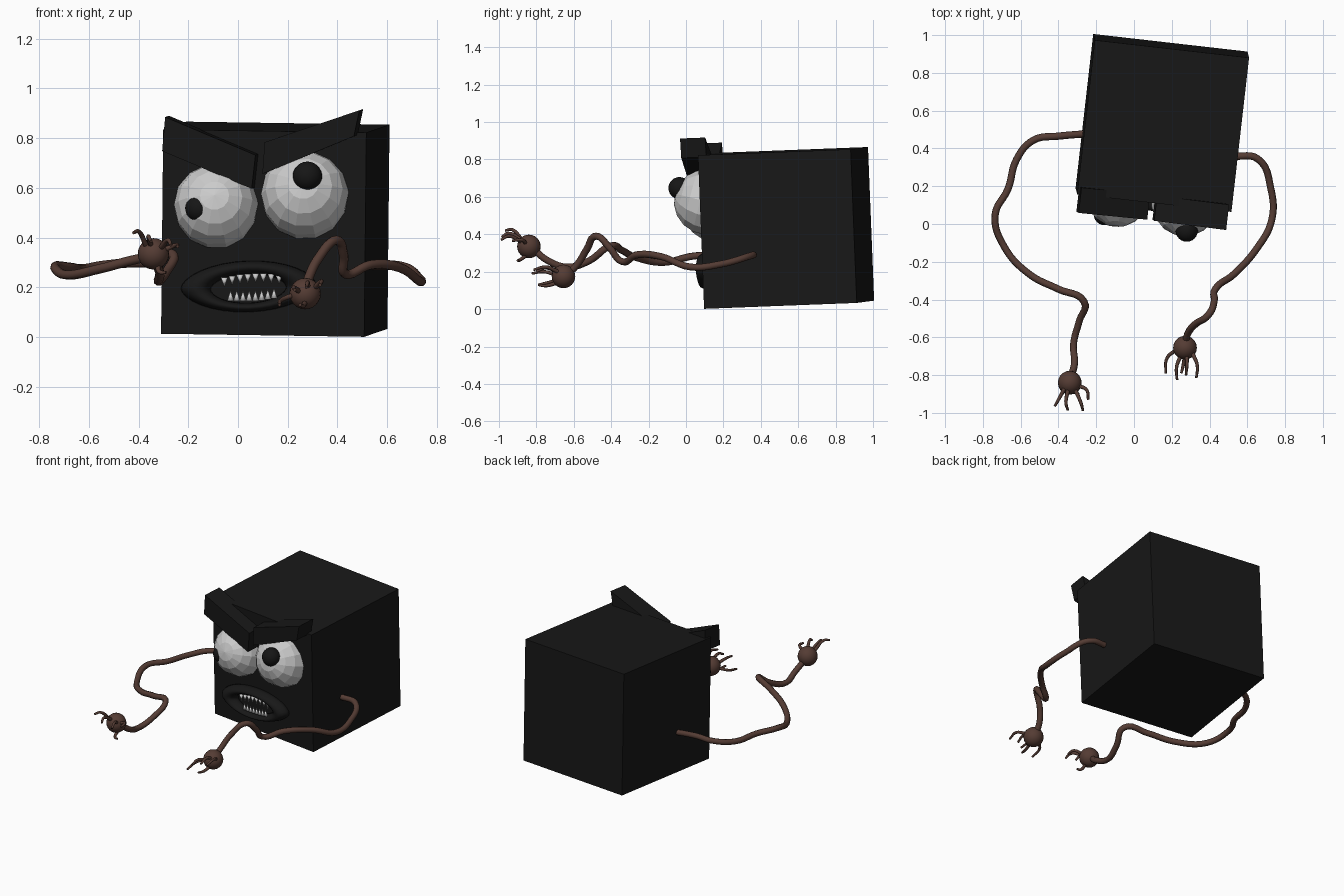
import bpy, bmesh, math
from mathutils import Vector, Euler

if "Cube" in bpy.data.objects:
    bpy.data.objects.remove(bpy.data.objects["Cube"])

C = Vector((0.15, 0.535, 0.434))
SIZE = 0.822
ROT = Euler((math.radians(2.2), math.radians(0.85), math.radians(-6.5)))
R = ROT.to_matrix()
N = R.col[1].copy()          # points from the face into the box


def material(name, rgb):
    m = bpy.data.materials.new(name)
    m.diffuse_color = (*rgb, 1)
    m.use_nodes = True
    m.node_tree.nodes["Principled BSDF"].inputs["Base Color"].default_value = m.diffuse_color
    return m


BLACK = material("black", (0.009, 0.009, 0.009))
PUPIL = material("pupil_black", (0.008, 0.008, 0.008))
BROWN = material("brown", (0.09, 0.045, 0.034))


def on_face(x, z, d=0.0):
    """World point seen at (x, z) from the front, d in front of the box face."""
    y = C.y + (-(SIZE / 2 + d) - N.x * (x - C.x) - N.z * (z - C.z)) / N.y
    return Vector((x, y, z))


def finish(name, bm, mat=None, smooth=False):
    bmesh.ops.recalc_face_normals(bm, faces=bm.faces)
    me = bpy.data.meshes.new(name)
    bm.to_mesh(me)
    bm.free()
    if mat:
        me.materials.append(mat)
    for p in me.polygons:
        p.use_smooth = smooth
    ob = bpy.data.objects.new(name, me)
    bpy.context.collection.objects.link(ob)
    return ob


def sphere(name, loc, r, seg, rings, mat=None, smooth=False, rot=(0, 0, 0)):
    bm = bmesh.new()
    bmesh.ops.create_uvsphere(bm, u_segments=seg, v_segments=rings, radius=r)
    ob = finish(name, bm, mat, smooth)
    ob.location, ob.rotation_euler = loc, rot


def tube(name, paths, depth, taper=1.0):
    cu = bpy.data.curves.new(name, 'CURVE')
    cu.dimensions = '3D'
    cu.bevel_depth, cu.bevel_resolution = depth, 2
    cu.resolution_u, cu.use_fill_caps = 6, True
    for pts in paths:
        sp = cu.splines.new('BEZIER')
        sp.bezier_points.add(len(pts) - 1)
        for i, (bp, p) in enumerate(zip(sp.bezier_points, pts)):
            bp.co = p
            bp.handle_left_type = bp.handle_right_type = 'AUTO'
            bp.radius = 1 + (taper - 1) * i / (len(pts) - 1)
    cu.materials.append(BROWN)
    ob = bpy.data.objects.new(name, cu)
    bpy.context.collection.objects.link(ob)


# Box body
bm = bmesh.new()
bmesh.ops.create_cube(bm, size=SIZE)
body = finish("body", bm, BLACK)
body.location, body.rotation_euler = C, ROT

# Eyes and pupils
for side, x, z, r, pupil, pr in (
        ("left", -0.087, 0.528, 0.172, (-0.157, 0.05, 0.519), 0.056),
        ("right", 0.27, 0.572, 0.179, (0.279, -0.035, 0.647), 0.059)):
    sphere(side + "_eye", on_face(x, z, -0.012), r, 14, 9, rot=(math.radians(75), 0.2, -0.1))
    sphere(side + "_pupil", pupil, pr, 24, 14, PUPIL, True)

# Slanted eyebrows
for side, quad in (
        ("left", ((-0.293, 0.885), (0.07, 0.732), (0.055, 0.597), (-0.305, 0.748))),
        ("right", ((0.107, 0.784), (0.488, 0.912), (0.466, 0.808), (0.098, 0.656)))):
    bm = bmesh.new()
    front = [on_face(x, z, 0.095) for x, z in quad]
    a = [bm.verts.new(p) for p in front]
    b = [bm.verts.new(p + N * 0.135) for p in front]
    bm.faces.new(a)
    bm.faces.new(b[::-1])
    for i in range(4):
        j = (i + 1) % 4
        bm.faces.new((a[i], b[i], b[j], a[j]))
    finish(side + "_eyebrow", bm, BLACK)

# Lips: almond ring with a rounded section
bm = bmesh.new()
SEG, SEC = 32, 8
rings = []
for i in range(SEG):
    t = 2 * math.pi * i / SEG
    c, s = math.cos(t), math.sin(t)
    s = math.copysign(abs(s) ** 1.15, s)
    ring = []
    for k in range(SEC):
        u = math.pi * k / (SEC - 1)
        f = (1 - math.cos(u)) / 2
        rx, rz = 0.274 + (0.15 - 0.274) * f, 0.104 + (0.058 - 0.104) * f
        x = 0.042 + rx * c
        z = 0.204 - 0.008 * f + rz * s + 0.03 * rx * c
        ring.append(bm.verts.new(on_face(x, z, -0.01 + 0.075 * math.sin(u))))
    rings.append(ring)
for i in range(SEG):
    p, q = rings[i], rings[(i + 1) % SEG]
    for k in range(SEC):
        m = (k + 1) % SEC
        bm.faces.new((p[k], q[k], q[m], p[m]))
finish("lips", bm, BLACK, True)


# Teeth: one row of cones per jaw
def teeth(name, n, x0, x1, base, tip, arch):
    bm = bmesh.new()
    for i in range(n):
        f = i / (n - 1)
        x = x0 + (x1 - x0) * f
        off = arch * (1 - (2 * f - 1) ** 2) + 0.05 * (x - 0.05)
        top = bm.verts.new(on_face(x, tip + off, 0.04))
        ring = []
        for k in range(8):
            a = math.pi * k / 4
            ring.append(bm.verts.new(on_face(x + 0.014 * math.cos(a), base + off,
                                             0.035 + 0.014 * math.sin(a))))
        bm.faces.new(ring)
        for k in range(8):
            bm.faces.new((ring[k], ring[(k + 1) % 8], top))
    finish(name, bm, None, True)


teeth("upper_teeth", 8, -0.055, 0.165, 0.245, 0.205, 0.01)
teeth("lower_teeth", 8, -0.03, 0.145, 0.15, 0.192, -0.005)

# Long wavy arms
tube("left_arm", [[
    (-0.22, 0.48, 0.29), (-0.40, 0.465, 0.30), (-0.53, 0.445, 0.29), (-0.62, 0.345, 0.275),
    (-0.667, 0.185, 0.28), (-0.735, 0.05, 0.285), (-0.69, -0.115, 0.25),
    (-0.555, -0.265, 0.275), (-0.40, -0.345, 0.315), (-0.265, -0.41, 0.335),
    (-0.29, -0.515, 0.26), (-0.32, -0.635, 0.225), (-0.315, -0.74, 0.26),
    (-0.34, -0.82, 0.325)]], 0.019)
tube("right_arm", [[
    (0.53, 0.36, 0.29), (0.655, 0.345, 0.285), (0.725, 0.185, 0.24), (0.73, 0.025, 0.225),
    (0.65, -0.13, 0.28), (0.53, -0.265, 0.29), (0.43, -0.345, 0.255),
    (0.425, -0.41, 0.33), (0.395, -0.48, 0.39), (0.325, -0.53, 0.32),
    (0.285, -0.58, 0.24), (0.27, -0.64, 0.18)]], 0.019)

# Round hands with thin curled fingers
sphere("left_hand", (-0.34, -0.84, 0.335), 0.063, 20, 12, BROWN, True)
sphere("right_hand", (0.27, -0.655, 0.175), 0.063, 20, 12, BROWN, True)
tube("left_fingers", [
    [(-0.37, -0.875, 0.37), (-0.40, -0.93, 0.425), (-0.42, -0.965, 0.42)],
    [(-0.35, -0.88, 0.37), (-0.36, -0.95, 0.405), (-0.35, -0.985, 0.385)],
    [(-0.31, -0.88, 0.36), (-0.28, -0.95, 0.39), (-0.27, -0.988, 0.37)],
    [(-0.30, -0.855, 0.35), (-0.25, -0.88, 0.37), (-0.243, -0.93, 0.365)],
    [(-0.32, -0.85, 0.29), (-0.315, -0.89, 0.262), (-0.29, -0.90, 0.26)]], 0.011, 0.6)
tube("right_fingers", [
    [(0.225, -0.665, 0.17), (0.175, -0.71, 0.15), (0.167, -0.79, 0.13)],
    [(0.25, -0.69, 0.18), (0.225, -0.76, 0.20), (0.228, -0.825, 0.19)],
    [(0.28, -0.69, 0.20), (0.28, -0.75, 0.22), (0.275, -0.80, 0.20)],
    [(0.31, -0.685, 0.20), (0.335, -0.75, 0.225), (0.33, -0.815, 0.21)],
    [(0.27, -0.69, 0.14), (0.26, -0.75, 0.125), (0.25, -0.79, 0.13)]], 0.011, 0.6)
